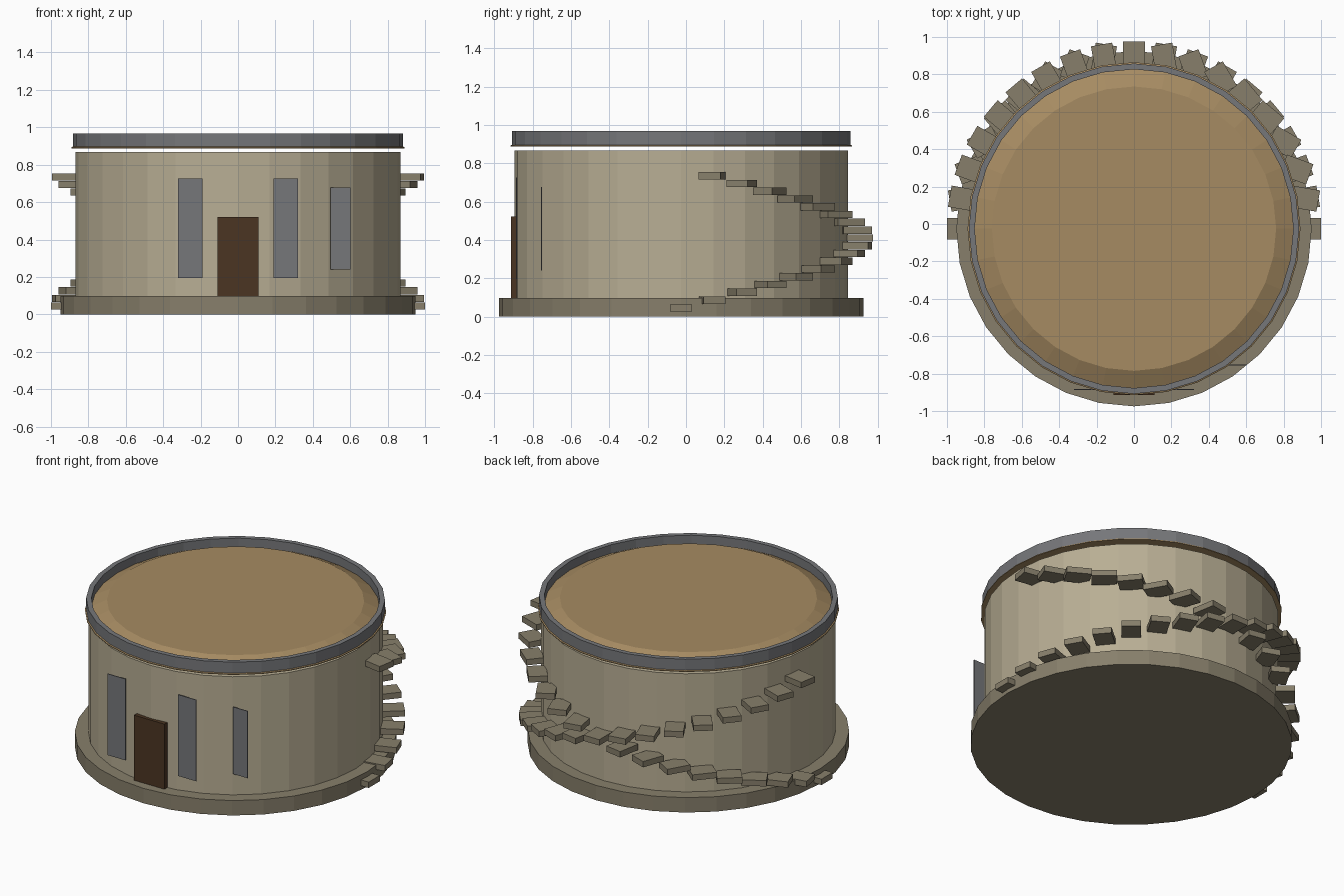
import bpy, bmesh, math
from mathutils import Matrix, Vector

if "Cube" in bpy.data.objects:
    bpy.data.objects.remove(bpy.data.objects["Cube"])

CY = -0.025   # centre of the round tower in y
SIDES = 32


def material(name, rgb):
    m = bpy.data.materials.new(name)
    lin = [((c / 255 + 0.055) / 1.055) ** 2.4 for c in rgb]
    m.diffuse_color = (*lin, 1)
    m.use_nodes = True
    m.node_tree.nodes["Principled BSDF"].inputs["Base Color"].default_value = m.diffuse_color
    return m


WALL = material("pale_stone", (184, 174, 148))
STONE = material("dark_stone", (135, 127, 107))
ROOF = material("tan_roof", (166, 139, 98))
GREY = material("grey_metal", (118, 119, 122))
WOOD = material("dark_wood", (75, 53, 34))


def finish(bm, name, mat):
    bmesh.ops.recalc_face_normals(bm, faces=bm.faces)
    me = bpy.data.meshes.new(name)
    bm.to_mesh(me)
    bm.free()
    me.materials.append(mat)
    ob = bpy.data.objects.new(name, me)
    bpy.context.collection.objects.link(ob)
    return ob


def lathe(name, profile, mat, closed=False):
    """Turn a (radius, z) profile; open profiles get flat end caps."""
    bm = bmesh.new()
    rings = []
    for r, z in profile:
        rings.append([bm.verts.new((r * math.sin(a), CY - r * math.cos(a), z))
                      for a in (2 * math.pi * k / SIDES for k in range(SIDES))])
    pairs = list(zip(rings, rings[1:]))
    if closed:
        pairs.append((rings[-1], rings[0]))
    else:
        bm.faces.new(rings[0])
        bm.faces.new(rings[-1])
    for lo, hi in pairs:
        for k in range(SIDES):
            n = (k + 1) % SIDES
            bm.faces.new((lo[k], lo[n], hi[n], hi[k]))
    return finish(bm, name, mat)


def box(name, centre, size, mat, turn=0):
    bm = bmesh.new()
    bmesh.ops.create_cube(bm, size=1, matrix=Matrix.Translation(Vector(centre))
                          @ Matrix.Rotation(turn, 4, 'Z') @ Matrix.Diagonal((*size, 1)))
    return finish(bm, name, mat)


# Round body
lathe("plinth", [(0.95, 0), (0.95, 0.097)], STONE)
lathe("tower_wall", [(0.87, 0.09), (0.87, 0.867)], WALL)

# Floating roof: low truncated cone inside a metal rim
lathe("roof", [(0.89, 0.888), (0.89, 0.893), (0.76, 0.957)], ROOF)
lathe("roof_rim", [(0.883, 0.895), (0.883, 0.968), (0.852, 0.968), (0.852, 0.895)],
      GREY, closed=True)

# Door and flat window plates
box("door", (0, -0.897, 0.309), (0.22, 0.034, 0.425), WOOD)
for x, y, w, z0, z1 in [(-0.255, -0.885, 0.13, 0.195, 0.725),
                        (0.255, -0.885, 0.13, 0.195, 0.725),
                        (0.548, -0.755, 0.105, 0.24, 0.677)]:
    box("window", (x, y, (z0 + z1) / 2), (w, 0.005, z1 - z0), GREY)

# Two flights of steps crossing at the back; the second keeps the first's turn
for i in range(18):
    a = math.radians(10 * i)
    z = 0.045 + 0.0406 * i
    for side, label in ((1, "right"), (-1, "left")):
        box(f"{label}_step", (side * 0.925 * math.cos(a), CY + 0.925 * math.sin(a), z),
            (0.15, 0.115, 0.038), STONE, a)
